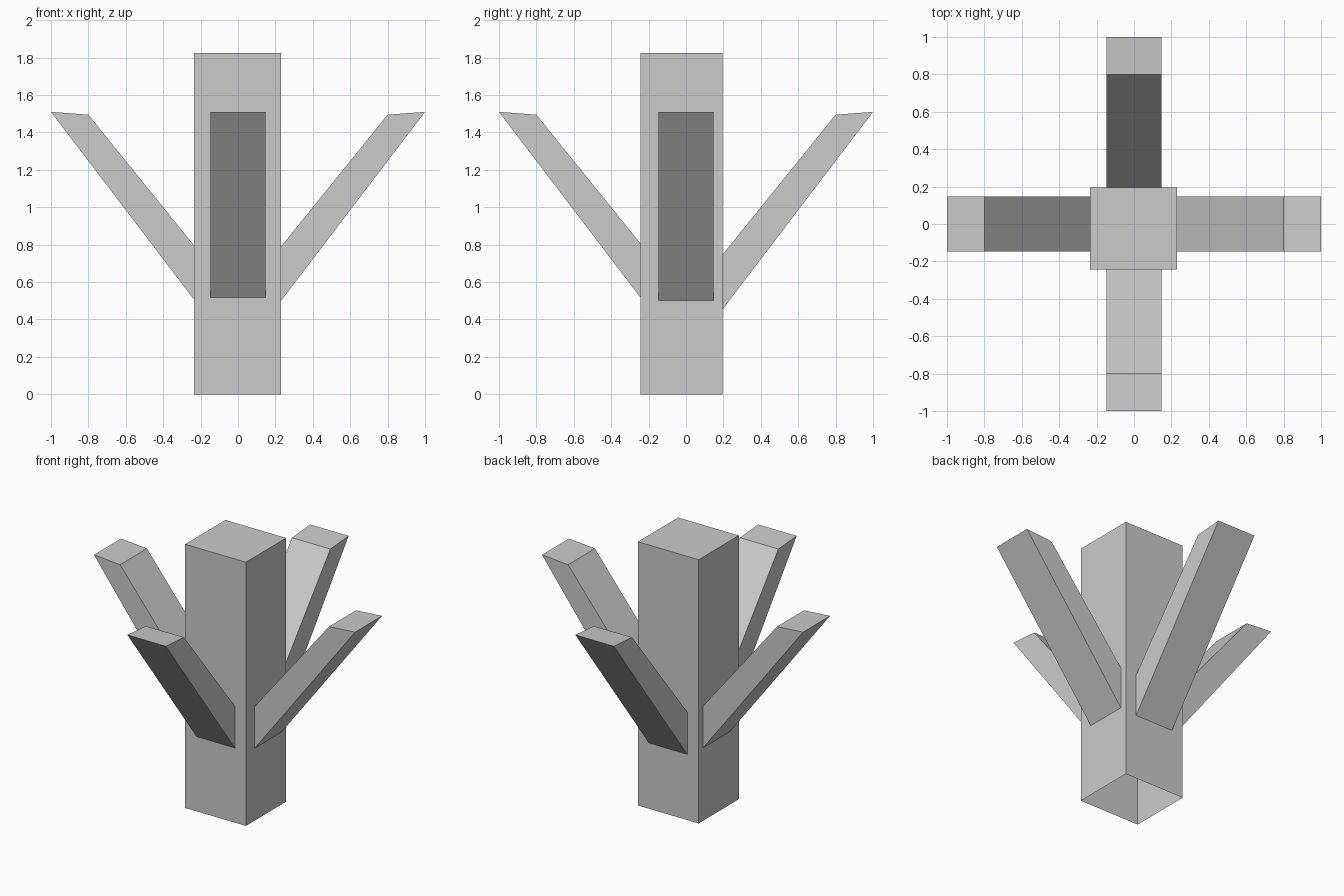
import bpy
from math import radians
from mathutils import Matrix

if "Cube" in bpy.data.objects:
    bpy.data.objects.remove(bpy.data.objects["Cube"])

HALF_W = 0.147          # half width of every branch


def make_object(name, verts, faces):
    mesh = bpy.data.meshes.new(name)
    mesh.from_pydata(verts, [], faces)
    mesh.update()
    obj = bpy.data.objects.new(name, mesh)
    bpy.context.collection.objects.link(obj)
    return obj


def make_branch(name, start, angle):
    """Tapered beam leaning out from the trunk wall at distance start."""
    profile = [(start, 0.198 + 1.312 * start), (1.0, 1.51),
               (0.8, 1.495), (start, 0.505 + 1.237 * start)]
    verts = [(r, side, z) for side in (-HALF_W, HALF_W) for r, z in profile]
    # underside, tip, upper side and both flanks; open against the trunk
    faces = [(0, 1, 2, 3), (7, 6, 5, 4),
             (0, 4, 5, 1), (1, 5, 6, 2), (2, 6, 7, 3)]
    rot = Matrix.Rotation(radians(angle), 4, 'Z')
    make_object(name, verts, faces).data.transform(rot)


# Trunk: square post with an open bottom
x0, x1, y0, y1, top = -0.234, 0.231, -0.243, 0.196, 1.825
corners = [(x0, y0), (x1, y0), (x1, y1), (x0, y1)]
verts = [(x, y, z) for z in (0, top) for x, y in corners]
walls = [(i, (i + 1) % 4, (i + 1) % 4 + 4, i + 4) for i in range(4)]
make_object("trunk", verts, walls + [(4, 5, 6, 7)])

# Four branches, each starting on its trunk wall
for name, start, angle in (("right_branch", x1, 0), ("back_branch", y1, 90),
                           ("left_branch", -x0, 180), ("front_branch", -y0, 270)):
    make_branch(name, start, angle)
